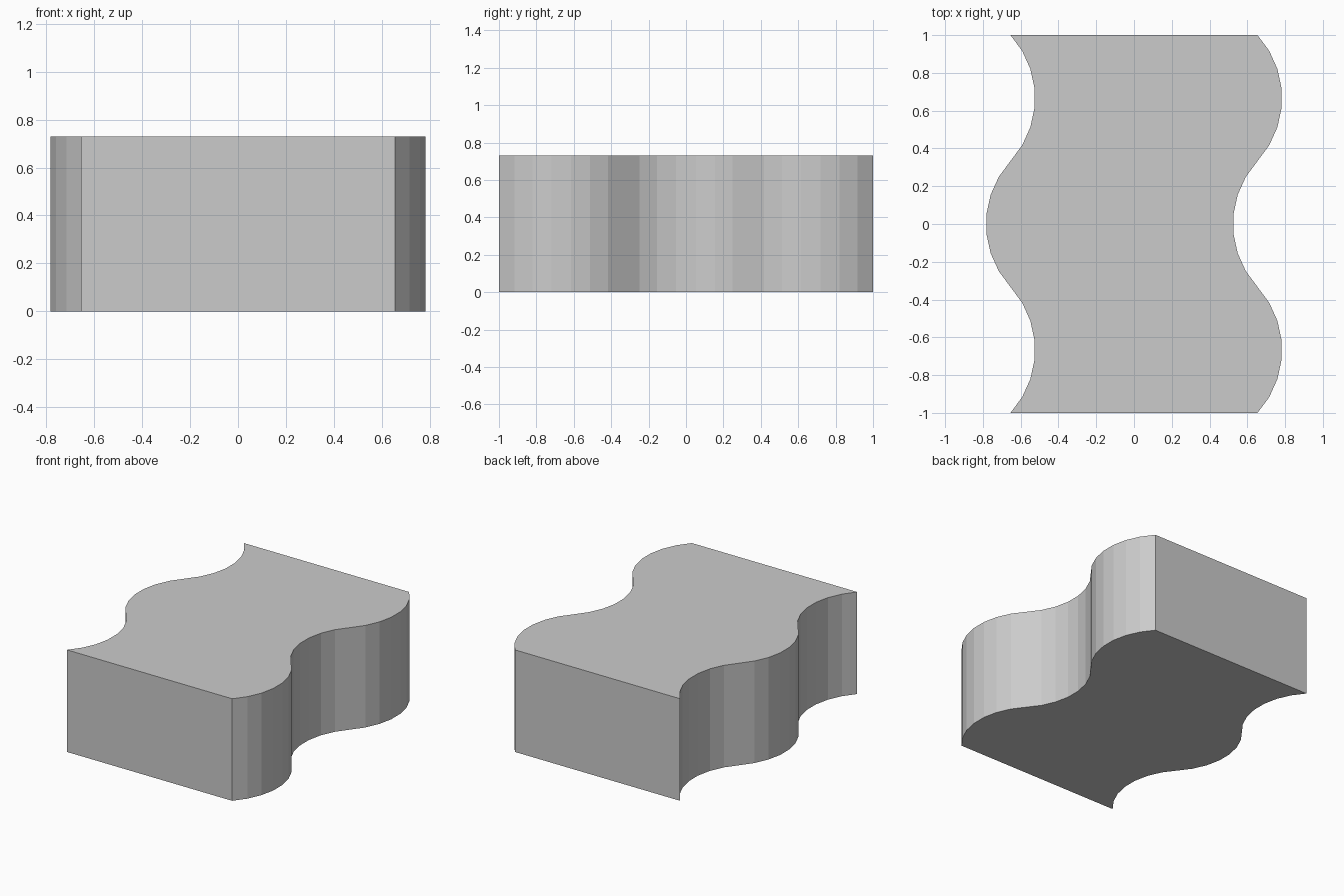
import bpy, bmesh
from math import sin, cos, asin

if "Cube" in bpy.data.objects:
    bpy.data.objects.remove(bpy.data.objects["Cube"])

HALF_WIDTH, HEIGHT = 0.654, 0.73
CHORD, SAGITTA, SEGMENTS = 2 / 3, 0.13, 7


# Wavy edge: three circular arcs bulging +x, -x, +x
def wave():
    radius = ((CHORD / 2) ** 2 + SAGITTA ** 2) / (2 * SAGITTA)
    half = asin(CHORD / 2 / radius)
    pts = [(0.0, -1.0)]
    for k in range(3):
        side = 1 if k % 2 == 0 else -1
        for i in range(1, SEGMENTS + 1):
            a = half * (2 * i / SEGMENTS - 1)
            pts.append((side * radius * (cos(a) - cos(half)),
                        (k - 1) * CHORD + radius * sin(a)))
    return pts


# Paving block: the same wave on both sides, extruded upward
edge = wave()
outline = [(x + HALF_WIDTH, y) for x, y in edge]
outline += [(x - HALF_WIDTH, y) for x, y in reversed(edge)]

bm = bmesh.new()
base = bm.faces.new([bm.verts.new((x, y, 0)) for x, y in outline])
top = bmesh.ops.extrude_face_region(bm, geom=[base], use_keep_orig=True)
top_verts = [g for g in top["geom"] if isinstance(g, bmesh.types.BMVert)]
bmesh.ops.translate(bm, vec=(0, 0, HEIGHT), verts=top_verts)
bmesh.ops.recalc_face_normals(bm, faces=bm.faces)

mesh = bpy.data.meshes.new("wavy_paving_block")
bm.to_mesh(mesh)
bm.free()
block = bpy.data.objects.new("wavy_paving_block", mesh)
bpy.context.collection.objects.link(block)
